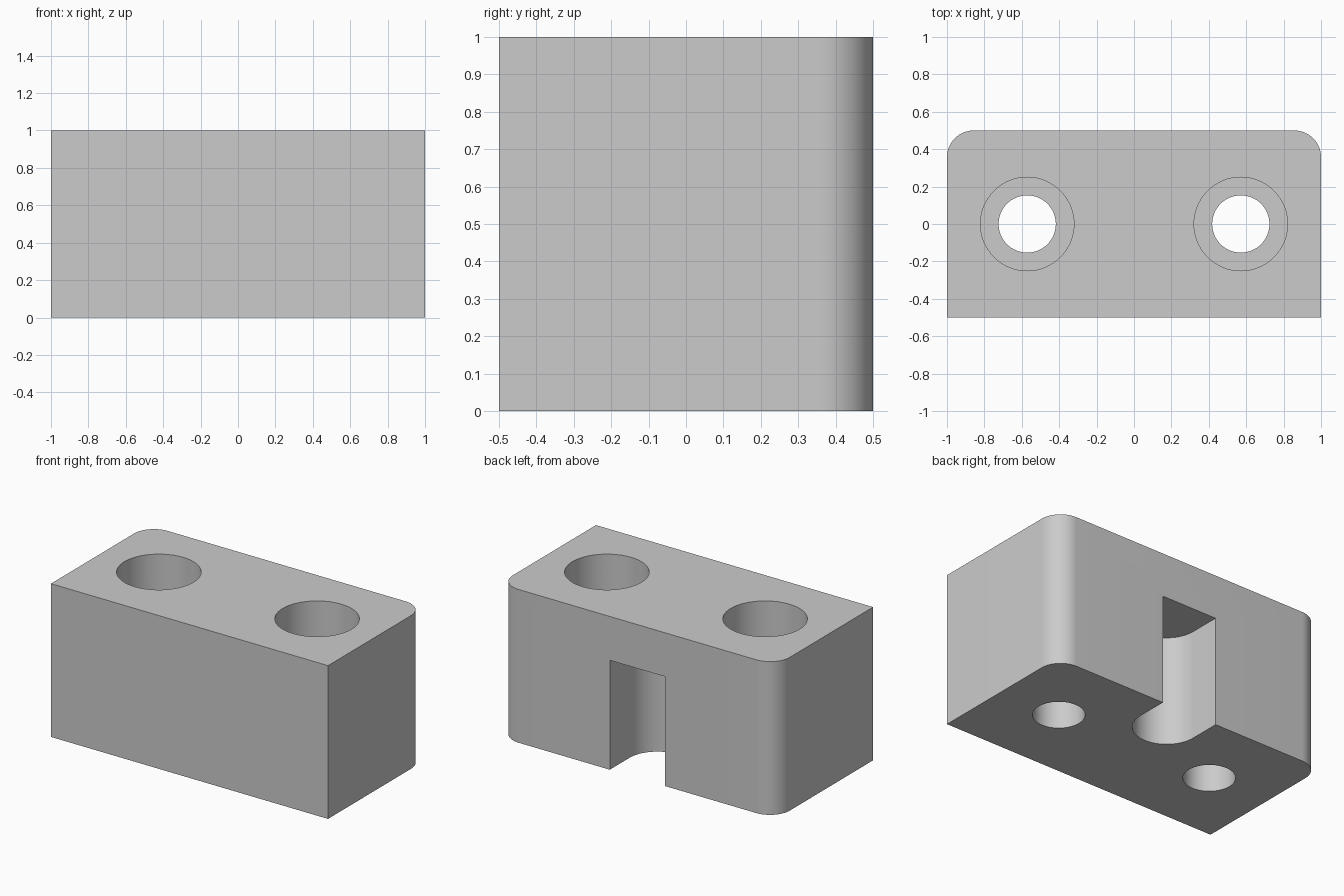
import bpy, bmesh, math

cube = bpy.data.objects.get("Cube")
if cube:
    bpy.data.objects.remove(cube, do_unlink=True)

grey = bpy.data.materials.new("light grey")
grey.use_nodes = True
colour = (0.6, 0.6, 0.6, 1)
grey.diffuse_color = colour
grey.node_tree.nodes["Principled BSDF"].inputs["Base Color"].default_value = colour


def arc(cx, cy, r, start, end, steps):
    """Points along an arc, angles in degrees."""
    angles = [math.radians(start + (end - start) * i / steps) for i in range(steps + 1)]
    return [(cx + r * math.cos(a), cy + r * math.sin(a)) for a in angles]


def prism(name, outline, z0, z1):
    """Extrude a counter-clockwise outline from z0 to z1."""
    bm = bmesh.new()
    base = bm.faces.new([bm.verts.new((x, y, z0)) for x, y in outline])
    top = bmesh.ops.extrude_face_region(bm, geom=[base])["geom"]
    verts = [v for v in top if isinstance(v, bmesh.types.BMVert)]
    bmesh.ops.translate(bm, verts=verts, vec=(0, 0, z1 - z0))
    bmesh.ops.recalc_face_normals(bm, faces=bm.faces)
    mesh = bpy.data.meshes.new(name)
    bm.to_mesh(mesh)
    bm.free()
    mesh.materials.append(grey)
    obj = bpy.data.objects.new(name, mesh)
    bpy.context.collection.objects.link(obj)
    return obj


def circle(x, r):
    return arc(x, 0, r, 0, 360, 64)[:-1]


# Block with the two back corners rounded
R = 0.143
outline = [(-1, -0.5), (1, -0.5)]
outline += arc(1 - R, 0.5 - R, R, 0, 90, 16) + arc(R - 1, 0.5 - R, R, 90, 180, 16)
block = prism("mounting_block", outline, 0, 1)

# Counterbored screw holes, and a round-ended slot in the back
cutters = []
for side in (-1, 1):
    x = side * 0.571
    cutters.append(prism("screw_hole_cutter", circle(x, 0.153), -0.1, 1.1))
    cutters.append(prism("counterbore_cutter", circle(x, 0.25), 0.68, 1.1))
slot = arc(0, 0.295, 0.2, 180, 360, 32) + [(0.2, 0.7), (-0.2, 0.7)]
cutters.append(prism("back_slot_cutter", slot, -0.1, 0.714))

bpy.context.view_layer.objects.active = block
for cutter in cutters:
    mod = block.modifiers.new("cut", "BOOLEAN")
    mod.operation = "DIFFERENCE"
    mod.solver = "EXACT"
    mod.object = cutter
    bpy.ops.object.modifier_apply(modifier=mod.name)
    bpy.data.objects.remove(cutter, do_unlink=True)

# Smooth curved walls, keep the rims sharp
bpy.ops.object.select_all(action="DESELECT")
block.select_set(True)
bpy.ops.object.shade_smooth_by_angle(angle=math.radians(30))
